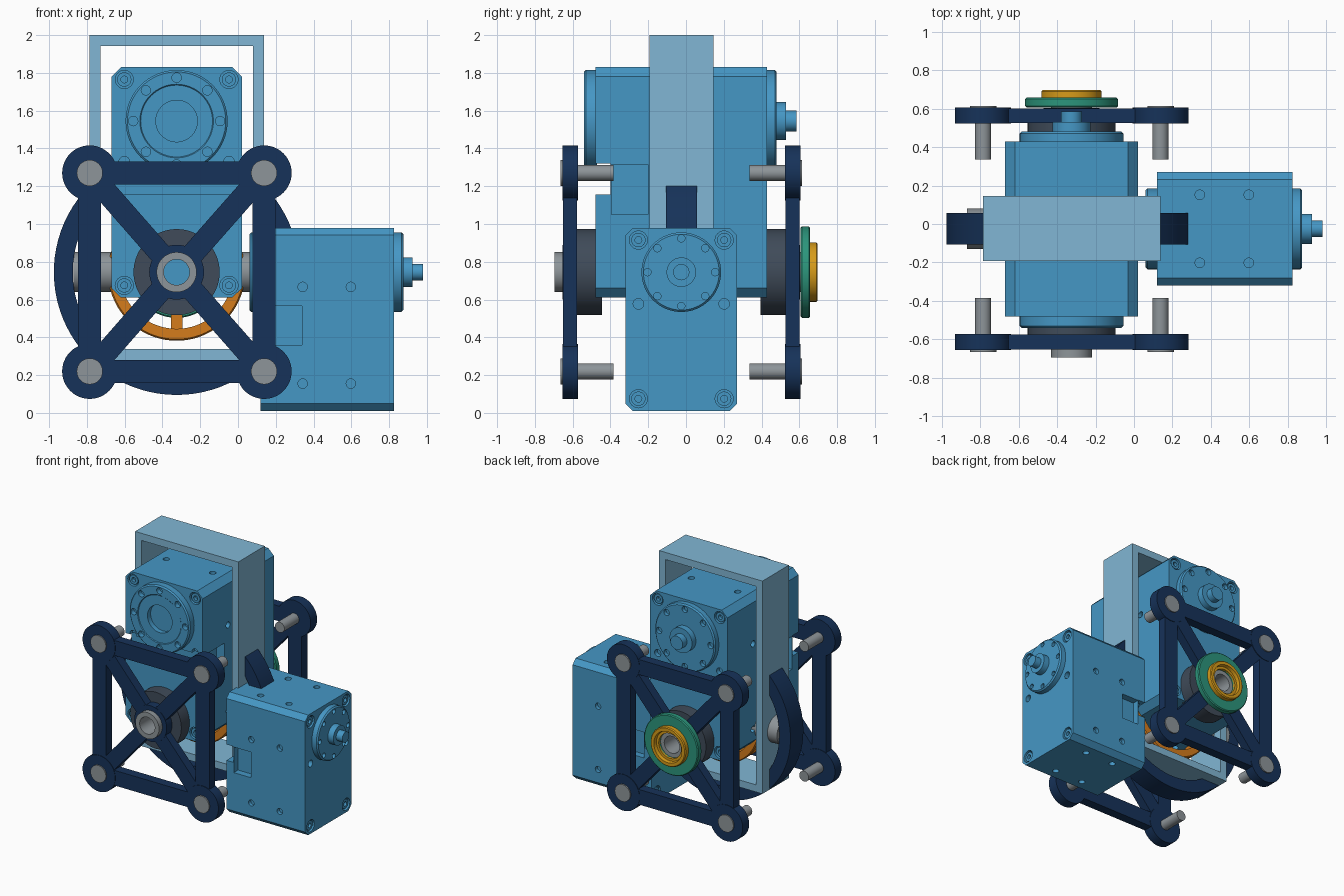
import bpy, bmesh
from math import sin, cos, pi, radians, atan2, hypot
from mathutils import Vector, Matrix

if "Cube" in bpy.data.objects:
    bpy.data.objects.remove(bpy.data.objects["Cube"])

COLORS = {"blue": (.06, .31, .56), "sky": (.22, .47, .66), "navy": (.008, .032, .1),
          "steel": (.27, .30, .32), "charcoal": (.05, .07, .10), "teal": (.025, .30, .20),
          "gold": (.68, .33, .01), "orange": (.66, .20, .012)}
MATS = {}
for n, c in COLORS.items():
    MATS[n] = bpy.data.materials.new(n)
    MATS[n].diffuse_color = (*c, 1)

CX, CY, CZ = -.325, -.025, .745          # centre of the joint
TO_X = Matrix.Rotation(-pi / 2, 4, 'Z')  # turns local +y into +x


def skin(bm, rings):
    """Closed loop of closed rings -> surface."""
    vs = [[bm.verts.new(p) for p in r] for r in rings]
    n, m = len(vs), len(vs[0])
    for i in range(n):
        for j in range(m):
            a, b = vs[i], vs[(i + 1) % n]
            bm.faces.new((a[j], a[(j + 1) % m], b[(j + 1) % m], b[j]))


def lathe(bm, prof, x=0, z=0, n=48):
    """Revolve (radius, y) points about a y-parallel axis."""
    skin(bm, [[(x + r * cos(2 * pi * i / n), y, z + r * sin(2 * pi * i / n)) for r, y in prof]
              for i in range(n)])
    bmesh.ops.remove_doubles(bm, verts=bm.verts, dist=1e-5)


def cyl(bm, x, z, r, y0, y1, n=32):
    prism(bm, [(x + r * cos(2 * pi * i / n), z + r * sin(2 * pi * i / n)) for i in range(n)], y0, y1)


def prism(bm, pts, y0, y1):
    """Extrude an x-z outline between two y values."""
    a = [bm.verts.new((x, y0, z)) for x, z in pts]
    b = [bm.verts.new((x, y1, z)) for x, z in pts]
    bm.faces.new(a)
    bm.faces.new(b[::-1])
    for i in range(len(a)):
        j = (i + 1) % len(a)
        bm.faces.new((a[i], b[i], b[j], a[j]))


def box(bm, x0, x1, y0, y1, z0, z1):
    prism(bm, [(x0, z0), (x1, z0), (x1, z1), (x0, z1)], y0, y1)


def make(name, bm, mat, matrix=Matrix()):
    bmesh.ops.recalc_face_normals(bm, faces=bm.faces)
    me = bpy.data.meshes.new(name)
    bm.transform(matrix)
    bm.to_mesh(me)
    bm.free()
    me.materials.append(MATS[mat])
    ob = bpy.data.objects.new(name, me)
    bpy.context.collection.objects.link(ob)
    return ob


def cut(ob, bm):
    """Subtract a cutter mesh and bake the result."""
    cutter = make("cutter", bm, "blue")
    mod = ob.modifiers.new("cut", 'BOOLEAN')
    mod.object, mod.solver = cutter, 'EXACT'
    me = bpy.data.meshes.new_from_object(ob.evaluated_get(bpy.context.evaluated_depsgraph_get()))
    ob.modifiers.clear()
    ob.data = me
    bpy.data.objects.remove(cutter)


def servo(name, w, L, z0, z1, axis, k, matrix):
    h, l, c = w / 2, L / 2, .05 * k
    # body with chamfered long edges
    bm = bmesh.new()
    prism(bm, [(-h + c, z0), (h - c, z0), (h, z0 + c), (h, z1 - c),
               (h - c, z1), (-h + c, z1), (-h, z1 - c), (-h, z0 + c)], -l, l)
    body = make(name + "_body", bm, "blue")
    # cable notch at the idler end, then side connector recesses
    bm = bmesh.new()
    box(bm, -1, 1, -l - .1, -l + .08 * k, axis - .39 * k, axis - .225 * k)
    cut(body, bm)
    bm = bmesh.new()
    for s in (-1, 1):
        x = sorted((s * (h - .07 * k), s * (h + .1)))
        box(bm, *x, -l + .085 * k, -l + .28 * k, axis - .495 * k, axis - .23 * k)
    cut(body, bm)
    # screw counterbores and mounting holes
    d = .035
    corners = [(sx * (h - .068), z) for sx in (-1, 1) for z in (z0 + .065, z1 - .065)]
    bm, heads = bmesh.new(), bmesh.new()
    for s in (-1, 1):
        for x, z in corners:
            cyl(bm, x, z, .048, s * (l - d), s * (l + .05), 24)
            lathe(heads, [(.018, s * (l - d - .01)), (.038, s * (l - d - .01)),
                          (.038, s * (l - .008)), (.018, s * (l - .008))], x, z, 18)
        for sx in (-1, 1):
            cyl(bm, sx * (h - .068), axis - .215 * k, .028, s * (l - d), s * (l + .05), 20)
    cut(body, bm)
    make(name + "_screw_heads", heads, "blue", matrix)
    bm = bmesh.new()
    ys = (-.13, .125)
    for s in (-1, 1):
        for y in ys:
            for z in (axis - .1 * k, z0 + .145):
                p = Matrix.Translation((s * h, y, z)) @ Matrix.Rotation(pi / 2, 4, 'Y')
                bmesh.ops.create_cone(bm, cap_ends=True, segments=18, radius1=.025, radius2=.025, depth=.06, matrix=p)
            for z in (z0, z1):
                bmesh.ops.create_cone(bm, cap_ends=True, segments=18, radius1=.025, radius2=.025, depth=.06,
                                      matrix=Matrix.Translation((s * h * .6, y, z)))
    cut(body, bm)
    body.data.transform(matrix)
    # horns: open idler disc at the back, stepped output shaft at the front
    r, e = .27 * k, .003
    for part, prof, s in (
            ("idler_horn", [(0, -l + .01), (r, -l + .01), (r, -l - .05), (r - .01, -l - .06),
                            (.195 * k, -l - .06), (.19 * k, -l - .055), (.11 * k, -l - .055),
                            (.11 * k, -l - .015), (0, -l - .015)], -1),
            ("output_horn", [(0, l - .01), (r, l - .01), (r, l + .04), (r - .01, l + .05),
                             (.1 * k, l + .05), (.1 * k, l + .1), (.055 * k, l + .1),
                             (.055 * k, l + .155), (0, l + .155)], 1)):
        bm = bmesh.new()
        lathe(bm, prof, 0, axis, 64)
        horn = make(name + "_" + part, bm, "blue")
        bm = bmesh.new()
        for i in range(8):
            cyl(bm, .23 * k * cos(i * pi / 4), axis + .23 * k * sin(i * pi / 4), .025 * k,
                s * (l + .02), s * (l + .1), 16)
        cut(horn, bm)
        horn.data.transform(matrix)


servo("upper_servo", .69, .91, .61, 1.83, 1.545, 1, Matrix.Translation((CX, CY, 0)))
servo("side_servo", .59, .705, .01, .98, CZ, .78, Matrix.Translation((.4725, CY, 0)) @ TO_X)

# rectangular frame around the upper servo
bm = bmesh.new()
t = .058
skin(bm, [[(x, -.193, z), (x - sx * t, -.193, z - sz * t), (x - sx * t, .145, z - sz * t), (x, .145, z)]
          for x, z, sx, sz in ((-.785, .28, -1, -1), (.138, .28, 1, -1), (.138, 2, 1, 1), (-.785, 2, -1, 1))])
make("inner_frame", bm, "sky")

# arc rail hugging the frame
bm = bmesh.new()
arc = lambda r, a0, a1: [(CX + r * cos(radians(a0 + (a1 - a0) * i / 64)),
                          CZ + r * sin(radians(a0 + (a1 - a0) * i / 64))) for i in range(65)]
prism(bm, arc(.65, 45, -225) + arc(.55, -213, 33), -.106, .058)
make("arc_rail", bm, "navy")

# end plates (front and back), with screws and bearing collars
PX, PZ = (-.785, .138), (.22, 1.27)
for label, s in (("front", -1), ("back", 1)):
    Y = lambda d: CY + s * d
    bm, scr = bmesh.new(), bmesh.new()

    def bar(a, b, w, d0, d1):
        a, b = Vector(a), Vector(b)
        n = (b - a).normalized()
        o = Vector((-n.y, n.x)) * w / 2
        prism(bm, [a + o, b + o, b - o, a - o], Y(d0), Y(d1))
    for x in PX:
        bar((x, PZ[0]), (x, PZ[1]), .122, .552, .626)
        for z in PZ:
            cyl(bm, x, z, .146, Y(.548), Y(.63), 48)
            d = Vector((CX - x, CZ - z)).normalized() * .08
            bar((x, z), (CX - d.x, CZ - d.y), .118, .553, .625)
            lathe(scr, [(0, Y(.36)), (.042, Y(.36)), (.042, Y(.59)), (.069, Y(.59)),
                        (.069, Y(.64)), (0, Y(.64))], x, z, 32)
    for z in PZ:
        bar((PX[0], z), (PX[1], z), .122, .551, .627)
    lathe(bm, [(.1, Y(.55)), (.145, Y(.55)), (.145, Y(.628)), (.1, Y(.628))], CX, CZ)
    make(label + "_plate", bm, "navy")
    make(label + "_plate_screws", scr, "steel")
    bm = bmesh.new()
    lathe(bm, [(.09, Y(.42)), (.228, Y(.42)), (.228, Y(.56)), (.09, Y(.56))], CX, CZ, 64)
    make(label + "_bearing", bm, "charcoal")
    bm = bmesh.new()
    lathe(bm, [(.068, Y(.4)), (.106, Y(.4)), (.106, Y(.67)), (.068, Y(.67))], CX, CZ)
    make(label + "_axle_tube", bm, "steel")

# side axle tubes along x
for label, a, b in (("left", -.87, -.6), ("right", -.05, .13)):
    bm = bmesh.new()
    lathe(bm, [(.068, a), (.106, a), (.106, b), (.068, b)], 0, 0)
    make(label + "_axle_tube", bm, "steel", Matrix.Translation((0, CY, CZ)) @ TO_X)

# pulley stack on the back plate
bm = bmesh.new()
lathe(bm, [(.1, .607), (.235, .607), (.242, .614), (.242, .65), (.235, .657), (.1, .657)], CX, CZ, 64)
make("pulley_flange", bm, "teal")
bm = bmesh.new()
lathe(bm, [(.1, .65), (.157, .65), (.157, .69), (.15, .697), (.125, .697), (.12, .67), (.1, .67)], CX, CZ, 64)
make("pulley_cap", bm, "gold")

# spoked wheel inside the frame
bm = bmesh.new()
lathe(bm, [(.3, -.10), (.355, -.10), (.363, -.09), (.363, -.05), (.335, -.045), (.335, -.005),
           (.363, 0), (.363, .04), (.355, .05), (.3, .05)], CX, CZ, 72)
for i in range(4):
    a = i * pi / 2
    u, v = Vector((cos(a), sin(a))), Vector((-sin(a), cos(a))) * .03
    c = Vector((CX, CZ))
    prism(bm, [c + u * .1 + v, c + u * .31 + v, c + u * .31 - v, c + u * .1 - v], -.08, .03)
make("spoked_wheel", bm, "orange")

# smooth round surfaces, keep edges crisp
for o in bpy.context.scene.objects:
    o.select_set(True)
    bpy.context.view_layer.objects.active = o
bpy.ops.object.shade_smooth_by_angle(angle=radians(30))

for m in bpy.data.materials:
    if m.users and not m.is_grease_pencil:
        m.use_nodes = True
        m.node_tree.nodes["Principled BSDF"].inputs["Base Color"].default_value = m.diffuse_color
